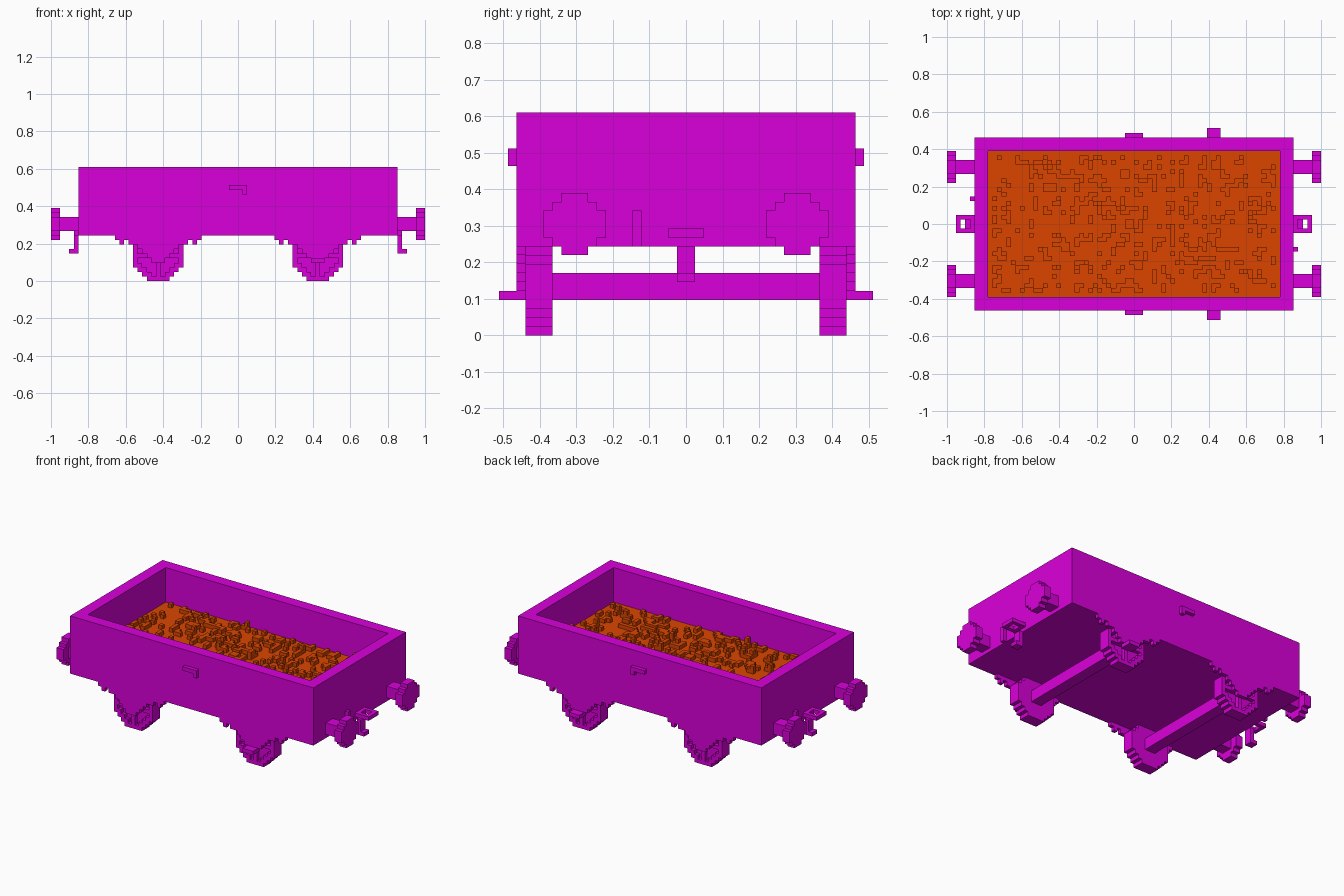
import bpy, bmesh, random
from mathutils import Vector

random.seed(7)
V = 2 / 82  # edge of one block; all sizes below are counted in blocks

cube = bpy.data.objects.get("Cube")
if cube:
    bpy.data.objects.remove(cube)


def material(name, rgb):
    m = bpy.data.materials.new(name)
    m.use_nodes = True
    m.diffuse_color = (*rgb, 1)
    m.node_tree.nodes["Principled BSDF"].inputs["Base Color"].default_value = (*rgb, 1)
    return m


BODY = material("magenta", (0.7, 0, 0.7))
LOAD = material("burnt orange", (0.71, 0.06, 0))


def finish(name, bm, mat):
    bmesh.ops.recalc_face_normals(bm, faces=bm.faces)
    bmesh.ops.scale(bm, vec=(V, V, V), verts=bm.verts)
    mesh = bpy.data.meshes.new(name)
    bm.to_mesh(mesh)
    bm.free()
    mesh.materials.append(mat)
    ob = bpy.data.objects.new(name, mesh)
    bpy.context.collection.objects.link(ob)


def box(bm, x, y, z):
    """Block spanning the three (from, to) ranges."""
    lo = Vector([min(r) for r in (x, y, z)])
    hi = Vector([max(r) for r in (x, y, z)])
    for v in bmesh.ops.create_cube(bm, size=1)["verts"]:
        v.co = [(a + b) / 2 + c * (b - a) for a, b, c in zip(lo, hi, v.co)]


def stepped_prism(bm, halves, centre, z0, span, axis):
    """Extrude a symmetric stair-edged outline, given half widths row by row."""
    right = []
    for i, h in enumerate(halves):
        right += [(h, z0 + i), (h, z0 + i + 1)]
    # Drop points in the middle of straight runs
    right = [p for i, p in enumerate(right)
             if not (0 < i < len(right) - 1 and right[i - 1][0] == p[0] == right[i + 1][0])]
    outline = right + [(-u, z) for u, z in reversed(right)]

    def ring(depth):
        return [bm.verts.new((centre + u, depth, z) if axis == "y" else (depth, centre + u, z))
                for u, z in outline]

    a, b = ring(span[0]), ring(span[1])
    bm.faces.new(a)
    bm.faces.new(b)
    for i in range(len(a)):
        bm.faces.new((a[i - 1], a[i], b[i], b[i - 1]))


def recess(bm, direction, rim, depth):
    """Sink the face furthest along a direction, leaving a rim."""
    d = Vector(direction)
    bmesh.ops.recalc_face_normals(bm, faces=bm.faces)
    bm.normal_update()
    face = max(bm.faces, key=lambda f: f.calc_center_median().dot(d))
    bmesh.ops.inset_region(bm, faces=[face], thickness=rim, use_even_offset=True)
    sunk = bmesh.ops.extrude_discrete_faces(bm, faces=[face])["faces"][0]
    bmesh.ops.translate(bm, vec=d * -depth, verts=sunk.verts)


WHEEL = [2.5, 3.5, 4.5] + [5.5] * 5 + [4.5, 3.5, 2.5]
BUFFER = [1.5, 2.5, 3.5, 3.5, 3.5, 2.5, 1.5]

# Open-topped body with a sunken cavity
bm = bmesh.new()
box(bm, (-35, 35), (-19, 19), (10, 25))
recess(bm, (0, 0, 1), 3, 12)
finish("wagon_body", bm, BODY)

# Loose load with scattered lumps, some of them two blocks long
bm = bmesh.new()
box(bm, (-32, 32), (-16, 16), (13, 16))
lumps = set()
for i in range(-31, 31):
    for j in range(-15, 15):
        if random.random() < 0.17:
            lumps.add((i, j))
            if random.random() < 0.45:
                lumps.add(random.choice([(min(i + 1, 30), j), (i, min(j + 1, 14))]))
for i, j in sorted(lumps):
    box(bm, (i, i + 1), (j, j + 1), (16, 18 if random.random() < 0.06 else 17))
finish("load", bm, LOAD)

# Running gear
for cx, end in ((-17.5, "rear"), (17.5, "front")):
    bm = bmesh.new()
    box(bm, (cx - 1.5, cx + 1.5), (-15, 15), (4, 7))
    finish(end + "_axle", bm, BODY)
    for s, side in ((-1, "right"), (1, "left")):
        # Wheel with a raised rim and crossed spokes
        bm = bmesh.new()
        stepped_prism(bm, WHEEL, cx, 0, (s * 15, s * 18), "y")
        recess(bm, (0, s, 0), 1, 1)
        box(bm, (cx - 0.5, cx + 0.5), (s * 17, s * 18), (1, 10))
        box(bm, (cx - 4.5, cx + 4.5), (s * 17, s * 18), (5, 6))
        finish(f"{end}_{side}_wheel", bm, BODY)

        # Stepped leaf spring with hanger nubs
        bm = bmesh.new()
        stepped_prism(bm, [1.5, 2.5, 3.5, 4.5, 6.5, 9.5], cx, 4, (s * 18, s * 19), "y")
        for t in (-1, 1):
            box(bm, (cx + t * 7.5, cx + t * 8.5), (s * 18, s * 19), (8, 9))
        finish(f"{end}_{side}_spring", bm, BODY)

# Side details
for s, side in ((-1, "right"), (1, "left")):
    bm = bmesh.new()
    box(bm, (-2, 2), (s * 19, s * 20), (20, 21))
    box(bm, (1, 2), (s * 19, s * 20), (19, 20))
    finish(side + "_door_latch", bm, BODY)
    bm = bmesh.new()
    box(bm, (16, 19), (s * 19, s * 21), (4, 5))
    finish(side + "_brake_lever", bm, BODY)

# End details
for e, end in ((-1, "rear"), (1, "front")):
    for s, side in ((-1, "right"), (1, "left")):
        bm = bmesh.new()
        box(bm, (e * 35, e * 39), (s * 11, s * 14), (11, 14))
        stepped_prism(bm, BUFFER, s * 12.5, 9, (e * 39, e * 41), "x")
        finish(f"{end}_{side}_buffer", bm, BODY)

    # Coupling loop
    bm = bmesh.new()
    box(bm, (e * 35, e * 36), (-2, 2), (11, 12))
    box(bm, (e * 38, e * 39), (-2, 2), (11, 12))
    for s in (-1, 1):
        box(bm, (e * 36, e * 38), (s, s * 2), (11, 12))
    finish(end + "_coupling", bm, BODY)

    # Hanging hook and upright pipe
    bm = bmesh.new()
    box(bm, (e * 35, e * 36), (-1, 1), (6, 10))
    box(bm, (e * 36, e * 37), (-1, 1), (6, 7))
    finish(end + "_hook", bm, BODY)
    bm = bmesh.new()
    box(bm, (e * 35, e * 36), (-e * 6, -e * 5), (10, 14))
    finish(end + "_pipe", bm, BODY)
